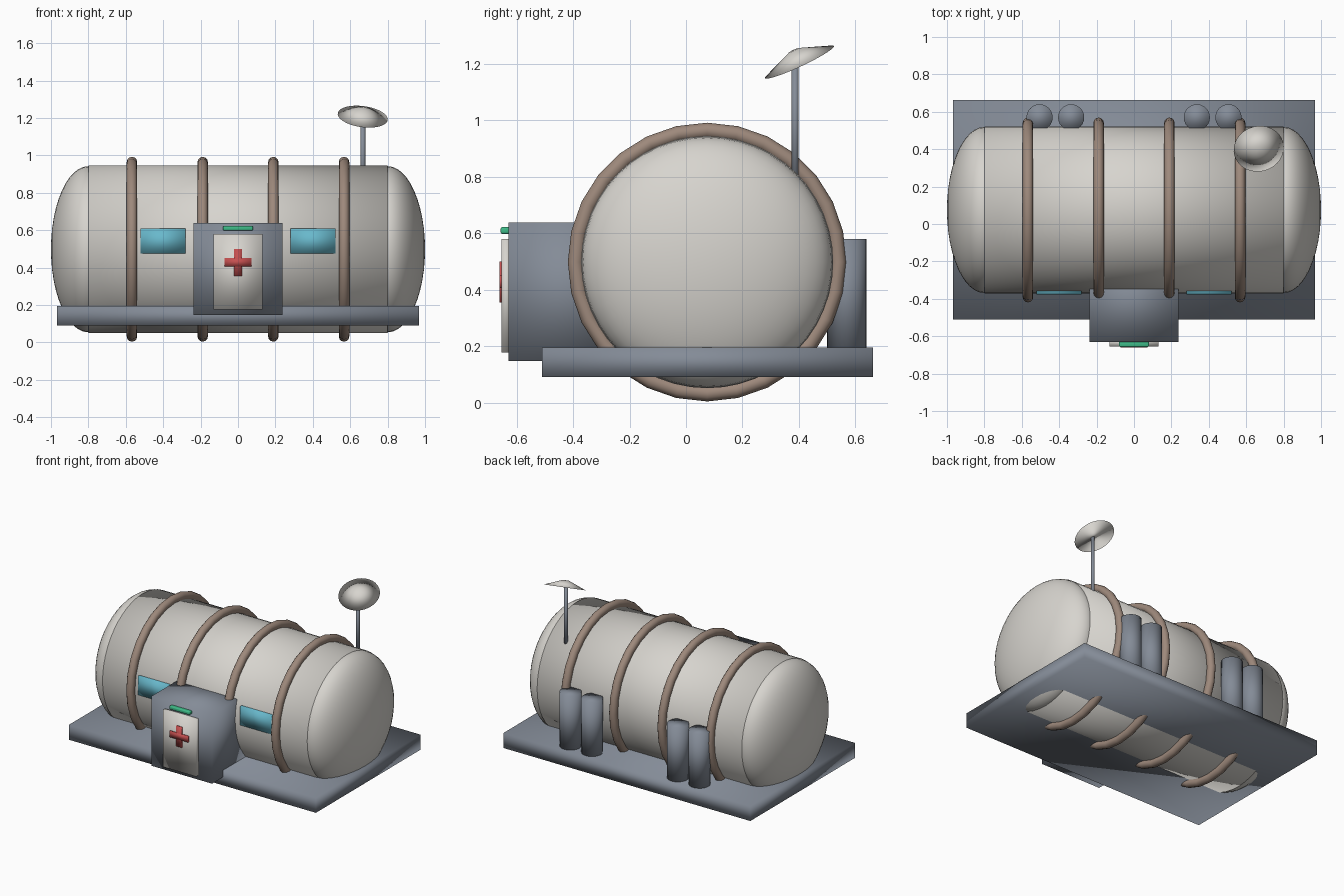
import bpy
import math
from mathutils import Vector

if "Cube" in bpy.data.objects:
    bpy.data.objects.remove(bpy.data.objects["Cube"], do_unlink=True)


def material(name, rgb):
    m = bpy.data.materials.new(name)
    m.use_nodes = True
    m.diffuse_color = (*rgb, 1)
    m.node_tree.nodes["Principled BSDF"].inputs["Base Color"].default_value = (*rgb, 1)
    return m


WHITE = material("warm white", (0.68, 0.66, 0.62))
SLATE = material("slate grey", (0.23, 0.26, 0.31))
BROWN = material("rib brown", (0.34, 0.25, 0.20))
BLUE = material("window blue", (0.14, 0.48, 0.60))
RED = material("cross red", (0.56, 0.08, 0.08))
GREEN = material("lamp green", (0.05, 0.50, 0.25))

CY, CZ = 0.075, 0.498      # hull axis
RADIUS = 0.447
SIDEWAYS = (0, math.pi / 2, 0)


def finish(name, mat):
    ob = bpy.context.object
    ob.name = name
    ob.data.materials.append(mat)
    bpy.ops.object.shade_smooth()
    return ob


def box(name, mat, x, y, z):
    """Box from (min, max) pairs on each axis."""
    spans = (x, y, z)
    bpy.ops.mesh.primitive_cube_add(size=1, location=[(a + b) / 2 for a, b in spans])
    bpy.context.object.scale = [b - a for a, b in spans]
    bpy.ops.object.transform_apply(location=False, rotation=False, scale=True)
    return finish(name, mat)


def cylinder(name, mat, radius, depth, location, rotation=(0, 0, 0), sides=32):
    bpy.ops.mesh.primitive_cylinder_add(vertices=sides, radius=radius, depth=depth,
                                        location=location, rotation=rotation)
    return finish(name, mat)


# Platform
box("base_platform", SLATE, (-0.967, 0.967), (-0.51, 0.662), (0.09, 0.195))

# Pressure hull and its domed ends
cylinder("hull", WHITE, RADIUS, 1.6, (0, CY, CZ), SIDEWAYS, 48)
for side, label in ((-1, "right"), (1, "left")):
    bpy.ops.mesh.primitive_uv_sphere_add(segments=48, ring_count=24, radius=1,
                                         location=(side * 0.8, CY, CZ), rotation=SIDEWAYS)
    bpy.context.object.scale = (RADIUS - 0.003, RADIUS - 0.003, 0.2)
    finish(label + "_end_dome", WHITE)

# Ribs around the hull
for i, x in enumerate((-0.567, -0.189, 0.189, 0.567)):
    bpy.ops.mesh.primitive_torus_add(location=(x, CY, CZ), rotation=SIDEWAYS,
                                     major_segments=28, minor_segments=12,
                                     major_radius=0.466, minor_radius=0.028)
    finish(f"hull_rib_{i + 1}", BROWN)

# Entrance block, door, cross and lamp
box("airlock", SLATE, (-0.238, 0.238), (-0.63, -0.2), (0.147, 0.638))
box("door", WHITE, (-0.13, 0.13), (-0.654, -0.62), (0.177, 0.58))
box("cross_upright", RED, (-0.022, 0.022), (-0.661, -0.653), (0.355, 0.5))
box("cross_bar", RED, (-0.073, 0.073), (-0.6615, -0.653), (0.406, 0.45))
lamp = box("door_lamp", GREEN, (-0.08, 0.08), (-0.657, -0.625), (0.598, 0.622))
bevel = lamp.modifiers.new("rounding", "BEVEL")
bevel.width = 0.006
bevel.segments = 2

# Side windows
for side, label in ((-1, "right"), (1, "left")):
    box(label + "_window", BLUE, sorted((side * 0.28, side * 0.52)),
        (-0.376, -0.34), (0.476, 0.608))

# Storage tanks behind the hull
for side, label in ((-1, "right"), (1, "left")):
    for i, x in enumerate((0.336, 0.505)):
        cylinder(f"{label}_tank_{i + 1}", SLATE, 0.07, 0.4, (side * x, 0.57, 0.379), sides=24)

# Antenna mast with a tilted shallow dish
cylinder("antenna_mast", SLATE, 0.0125, 0.46, (0.668, 0.387, 0.98), sides=12)
axis = Vector((0.12, -0.42, 0.9)).normalized()
height = 0.046
bpy.ops.mesh.primitive_cone_add(vertices=32, radius1=0.135, radius2=0.02, depth=height,
                                location=Vector((0.667, 0.402, 1.207)) + axis * height / 2,
                                rotation=axis.to_track_quat("Z", "Y").to_euler())
finish("antenna_dish", WHITE)
